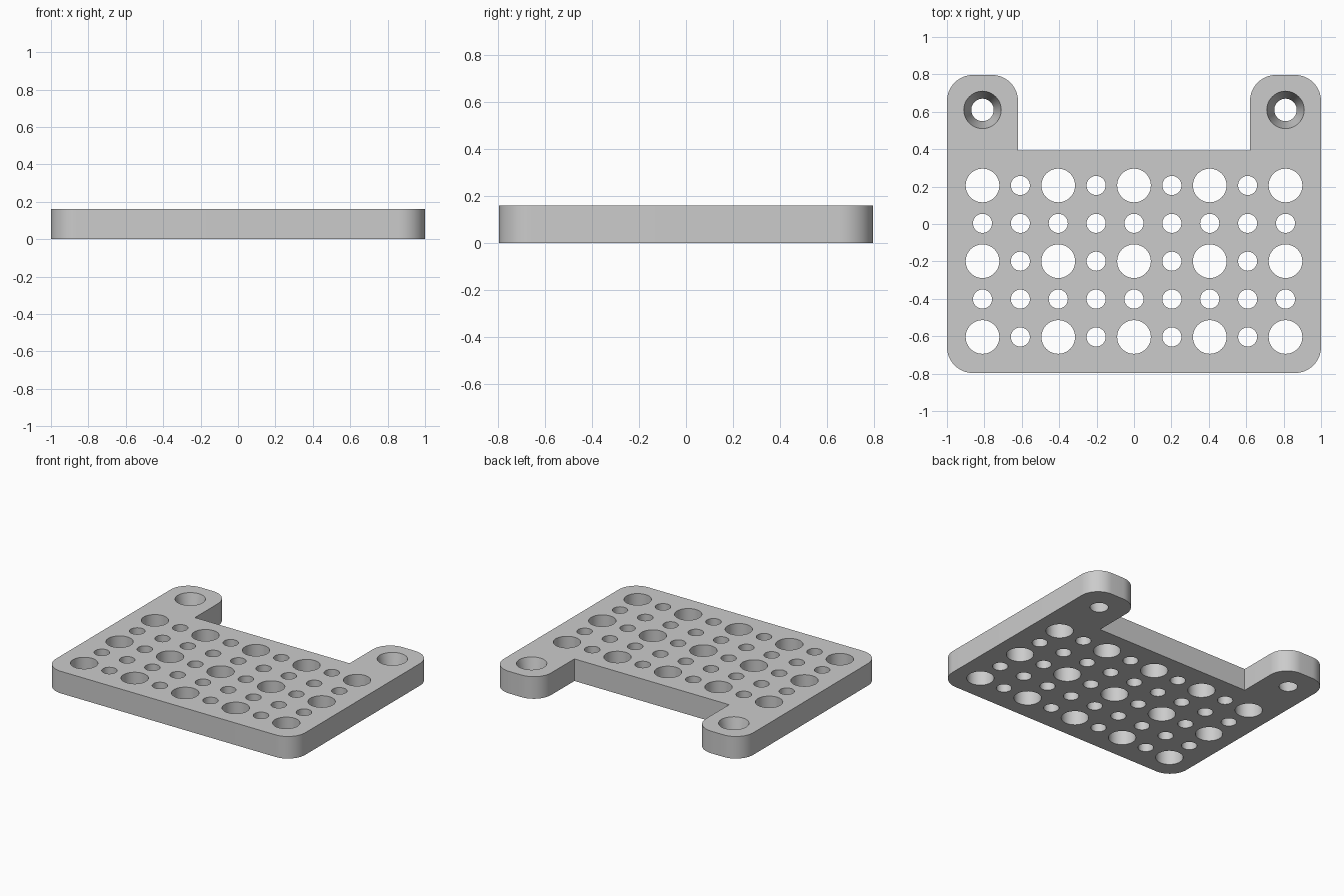
import bpy, bmesh
from math import sin, cos, pi, radians

if "Cube" in bpy.data.objects:
    bpy.data.objects.remove(bpy.data.objects["Cube"])

HX, HY, T = 1.0, 0.797, 0.16      # half width, half depth, thickness
NX, NY = 0.62, 0.392              # notch half width and front edge
R = 0.14                          # corner radius
PITCH = 0.2025                    # hole spacing

grey = bpy.data.materials.new("plain grey")
grey.use_nodes = True
grey.diffuse_color = (0.6, 0.6, 0.6, 1)
grey.node_tree.nodes["Principled BSDF"].inputs["Base Color"].default_value = (0.6, 0.6, 0.6, 1)


def new_object(name, bm):
    bmesh.ops.recalc_face_normals(bm, faces=bm.faces[:])
    mesh = bpy.data.meshes.new(name)
    bm.to_mesh(mesh)
    bm.free()
    mesh.materials.append(grey)
    obj = bpy.data.objects.new(name, mesh)
    bpy.context.collection.objects.link(obj)
    return obj


def corner(cx, cy, start, steps=14):
    """Quarter-round corner, anticlockwise from the start angle."""
    angles = [start + pi / 2 * i / steps for i in range(steps + 1)]
    return [(cx + R * cos(a), cy + R * sin(a)) for a in angles]


def add_hole(bm, x, y, r_bottom, r_top, sides=48):
    """Round or tapered plug, running slightly past both plate faces."""
    e = 0.02
    slope = (r_top - r_bottom) / T * e
    rings = [[bm.verts.new((x + r * cos(2 * pi * i / sides), y + r * sin(2 * pi * i / sides), z))
              for i in range(sides)]
             for r, z in ((r_bottom - slope, -e), (r_top + slope, T + e))]
    for ring in rings:
        bm.faces.new(ring)
    for i in range(sides):
        j = (i + 1) % sides
        bm.faces.new((rings[0][i], rings[0][j], rings[1][j], rings[1][i]))


# Plate outline: right half, then mirrored, with two lugs at the back
half = (corner(HX - R, R - HY, -pi / 2) + corner(HX - R, HY - R, 0)
        + corner(NX + R, HY - R, pi / 2) + [(NX, NY)])
outline = half + [(-x, y) for x, y in reversed(half)]
bm = bmesh.new()
base = bm.faces.new([bm.verts.new((x, y, 0)) for x, y in outline])
top = bmesh.ops.extrude_face_region(bm, geom=[base], use_keep_orig=True)["geom"]
bmesh.ops.translate(bm, vec=(0, 0, T), verts=[v for v in top if isinstance(v, bmesh.types.BMVert)])
plate = new_object("mounting_plate", bm)

# Grid of large and small holes
bm = bmesh.new()
for row in range(5):
    for col in range(-4, 5):
        large = row % 2 == 0 and col % 2 == 0
        r = 0.09 if large else 0.051
        add_hole(bm, col * PITCH, 0.206 - row * PITCH, r, r)

# Tapered screw holes in the lugs
for side in (-1, 1):
    add_hole(bm, side * 4 * PITCH, 0.61, 0.06, 0.1)
cutter = new_object("hole_cutter", bm)
cutter.hide_render = True

# Cut the holes and discard the cutter
cut = plate.modifiers.new("holes", "BOOLEAN")
cut.operation = "DIFFERENCE"
cut.solver = "EXACT"
cut.object = cutter
bpy.ops.object.select_all(action="DESELECT")
plate.select_set(True)
bpy.context.view_layer.objects.active = plate
bpy.ops.object.modifier_apply(modifier=cut.name)
bpy.data.objects.remove(cutter)
bpy.ops.object.shade_smooth_by_angle(angle=radians(30))
